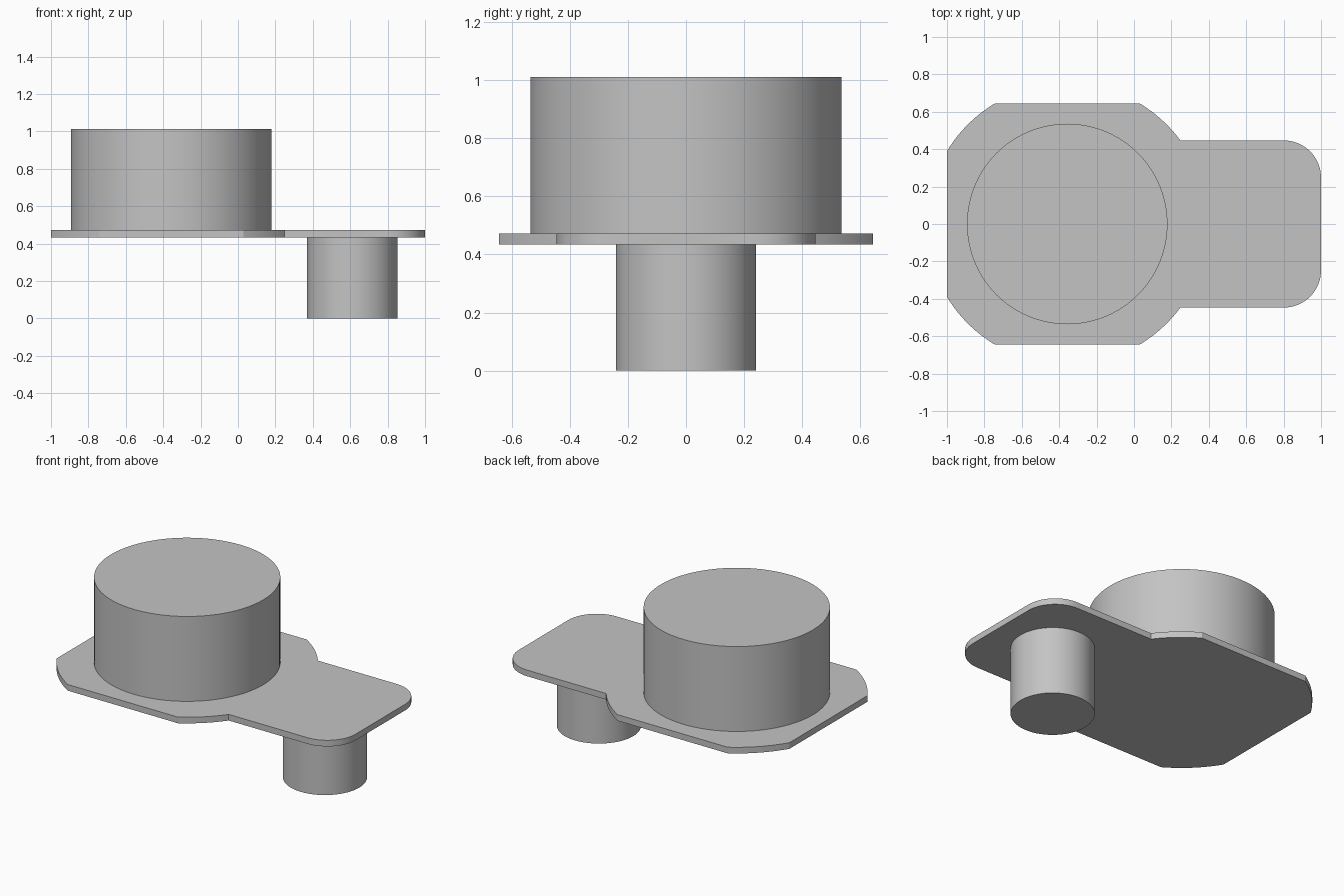
import bpy
import bmesh
from math import sin, cos, asin, acos, pi, radians

if "Cube" in bpy.data.objects:
    bpy.data.objects.remove(bpy.data.objects["Cube"], do_unlink=True)

GREY = (0.55, 0.55, 0.55, 1)
mat = bpy.data.materials.new("plain grey")
mat.use_nodes = True
mat.diffuse_color = GREY
mat.node_tree.nodes["Principled BSDF"].inputs["Base Color"].default_value = GREY


def arc(cx, cy, r, start, end, steps):
    angles = [start + (end - start) * i / steps for i in range(steps + 1)]
    return [(cx + r * cos(a), cy + r * sin(a)) for a in angles]


def extrude_outline(name, outline, bottom, top):
    """Solid made by raising a flat counter-clockwise outline."""
    bm = bmesh.new()
    face = bm.faces.new([bm.verts.new((x, y, bottom)) for x, y in outline])
    raised = bmesh.ops.extrude_face_region(bm, geom=[face], use_keep_orig=True)
    verts = [g for g in raised["geom"] if isinstance(g, bmesh.types.BMVert)]
    bmesh.ops.translate(bm, verts=verts, vec=(0, 0, top - bottom))
    bmesh.ops.recalc_face_normals(bm, faces=bm.faces)
    mesh = bpy.data.meshes.new(name)
    bm.to_mesh(mesh)
    bm.free()
    obj = bpy.data.objects.new(name, mesh)
    bpy.context.collection.objects.link(obj)
    mesh.materials.append(mat)
    bpy.ops.object.select_all(action="DESELECT")
    obj.select_set(True)
    bpy.context.view_layer.objects.active = obj
    bpy.ops.object.shade_smooth_by_angle(angle=radians(20))
    return obj


DRUM_X, POST_X = -0.357, 0.611
PLATE_BOTTOM, PLATE_TOP = 0.434, 0.473

# Plate: trimmed disc under the drum joined to a round-cornered tab
disc, half_depth, tab, corner = 0.752, 0.645, 0.447, 0.2
half = arc(1 - corner, tab - corner, corner, 0, pi / 2, 16)
side = asin(half_depth / disc)
half += arc(DRUM_X, 0, disc, asin(tab / disc), side, 10)
half += arc(DRUM_X, 0, disc, pi - side, acos((-1 - DRUM_X) / disc), 10)
mirrored = [(x, -y) for x, y in reversed(half)]
extrude_outline("mounting_plate", half + mirrored, PLATE_BOTTOM, PLATE_TOP)

# Drum above the plate and post below it
extrude_outline("upper_drum", arc(DRUM_X, 0, 0.536, 0, 2 * pi, 96)[:-1], PLATE_TOP, 1.012)
extrude_outline("lower_post", arc(POST_X, 0, 0.242, 0, 2 * pi, 64)[:-1], 0, PLATE_BOTTOM)
